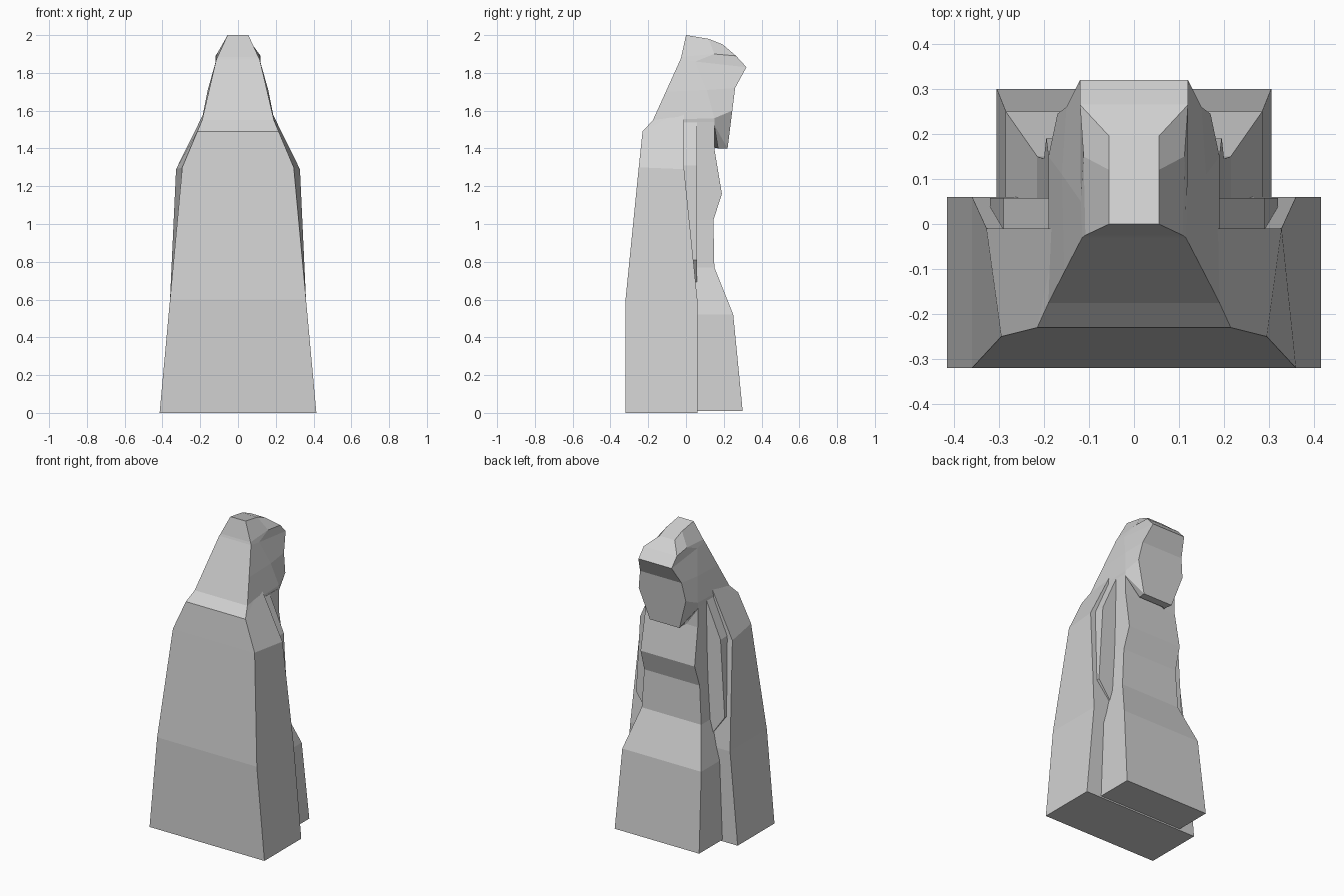
import bpy
import bmesh

if "Cube" in bpy.data.objects:
    bpy.data.objects.remove(bpy.data.objects["Cube"])

stone = bpy.data.materials.new("grey stone")
stone.diffuse_color = (0.64, 0.64, 0.64, 1)
stone.use_nodes = True
stone.node_tree.nodes["Principled BSDF"].inputs["Base Color"].default_value = stone.diffuse_color


def finish(name, bm):
    """Turn a bmesh into a flat-shaded stone object."""
    bmesh.ops.recalc_face_normals(bm, faces=bm.faces[:])
    mesh = bpy.data.meshes.new(name)
    bm.to_mesh(mesh)
    bm.free()
    mesh.materials.append(stone)
    obj = bpy.data.objects.new(name, mesh)
    bpy.context.collection.objects.link(obj)
    return obj


def loft(name, half_rings):
    """Skin stacked rings; each ring is its right half, mirrored in x."""
    bm = bmesh.new()
    rings = []
    for half in half_rings:
        pts = list(half) + [(-x, y, z) for x, y, z in reversed(half)]
        rings.append([bm.verts.new(p) for p in pts])
    n = len(rings[0])
    for low, high in zip(rings, rings[1:]):
        for i in range(n):
            j = (i + 1) % n
            bm.faces.new((low[i], low[j], high[j], high[i]))
    bm.faces.new(rings[0])
    bm.faces.new(rings[-1])
    return finish(name, bm)


# Cloak: wide tapered shell with sloping shoulders
loft("cloak", [
    [(.415, -.32, 0), (.415, .06, 0)],
    [(.36, -.32, .6), (.36, .06, .6)],
    [(.295, -.25, 1.3), (.328, -.01, 1.29)],
    [(.215, -.23, 1.49), (.17, -.01, 1.61)],
    [(.19, -.175, 1.55), (.165, -.01, 1.62)],
])

# Robe: body profile projecting in front of the cloak
robe_profile = [(.305, .30, .01), (.285, .25, .52), (.215, .15, .77),
                (.20, .145, 1.02), (.195, .19, 1.16), (.19, .15, 1.40),
                (.19, .15, 1.54)]
loft("robe", [[(x, -.1, z), (x, y, z)] for x, y, z in robe_profile])

# Hooded head: sloping back, overhanging brow, face and chin
loft("hooded_head", [
    [(.18, -.05, 1.45), (.19, .15, 1.52), (.10, .17, 1.40)],
    [(.18, -.06, 1.46), (.19, .15, 1.525), (.107, .22, 1.40)],
    [(.19, -.175, 1.55), (.19, .15, 1.56), (.17, .245, 1.60)],
    [(.155, -.107, 1.70), (.16, .11, 1.71), (.15, .26, 1.72)],
    [(.115, -.03, 1.87), (.118, .05, 1.86), (.12, .32, 1.83)],
    [(.108, -.025, 1.885), (.112, .15, 1.90), (.12, .265, 1.89)],
    [(.055, 0, 2.0), (.055, .12, 1.98), (.055, .195, 1.95)],
])

# Sleeve panels: pointed plates between robe and cloak
sleeve_outline = [(.17, .6), (.32, .81), (.29, 1.31), (.18, 1.56), (.17, 1.56)]
for side, label in ((1, "right"), (-1, "left")):
    bm = bmesh.new()
    front = [bm.verts.new((side * x, .058, z)) for x, z in sleeve_outline]
    back = [bm.verts.new((side * x, -.06, z)) for x, z in sleeve_outline]
    bm.faces.new(front)
    bm.faces.new(back)
    for i in range(len(front)):
        j = (i + 1) % len(front)
        bm.faces.new((front[i], front[j], back[j], back[i]))
    finish("sleeve_" + label, bm)
